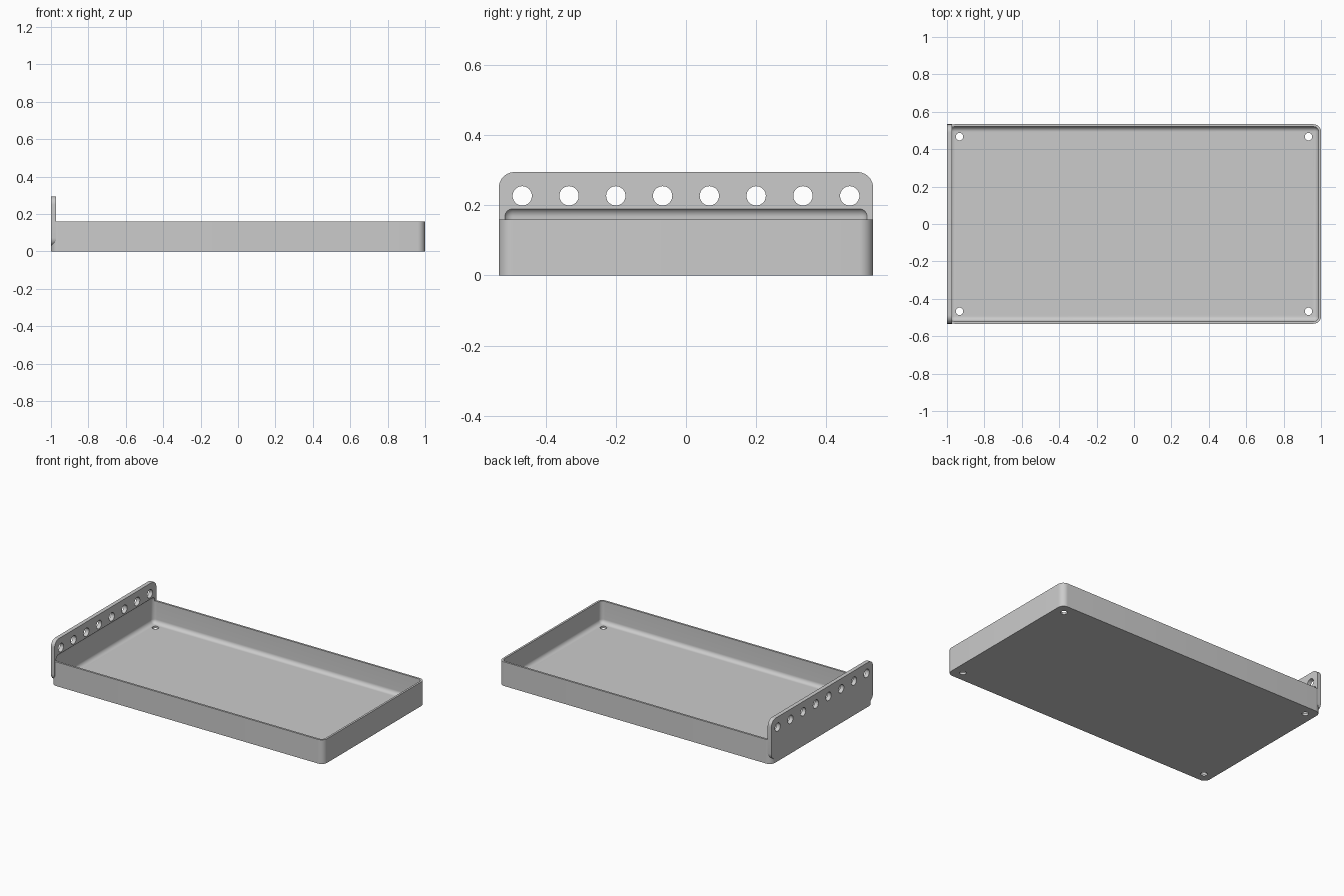
import bpy, bmesh
from mathutils import Matrix, Vector

cube = bpy.data.objects.get("Cube")
if cube:
    bpy.data.objects.remove(cube, do_unlink=True)

LENGTH, WIDTH, WALL = 2.0, 1.0667, 0.0133
PLATE_THICK = 0.0267

grey = bpy.data.materials.new("mid_grey")
grey.use_nodes = True
grey.diffuse_color = (0.6, 0.6, 0.6, 1)
grey.node_tree.nodes["Principled BSDF"].inputs["Base Color"].default_value = (0.6, 0.6, 0.6, 1)


def add_object(name, bm):
    mesh = bpy.data.meshes.new(name)
    bm.to_mesh(mesh)
    bm.free()
    mesh.materials.append(grey)
    obj = bpy.data.objects.new(name, mesh)
    bpy.context.collection.objects.link(obj)
    return obj


def rounded_box(name, low, high, radius, axis=None):
    """Box with edges along one axis rounded, or all edges if axis is None."""
    low, high = Vector(low), Vector(high)
    bm = bmesh.new()
    bmesh.ops.create_cube(bm, size=1)
    bmesh.ops.scale(bm, vec=high - low, verts=bm.verts)
    bmesh.ops.translate(bm, vec=(low + high) / 2, verts=bm.verts)
    edges = [e for e in bm.edges if axis is None
             or abs((e.verts[0].co - e.verts[1].co).normalized()[axis]) > 0.9]
    bmesh.ops.bevel(bm, geom=edges, offset=radius, offset_type='OFFSET',
                    segments=10, profile=0.5, affect='EDGES')
    return add_object(name, bm)


def drills(name, centres, radius, depth, direction):
    """Row of cylinders used to cut round holes."""
    bm = bmesh.new()
    turn = Vector((0, 0, 1)).rotation_difference(Vector(direction)).to_matrix().to_4x4()
    for c in centres:
        bmesh.ops.create_cone(bm, cap_ends=True, segments=40, radius1=radius,
                              radius2=radius, depth=depth,
                              matrix=Matrix.Translation(c) @ turn)
    return add_object(name, bm)


def combine(obj, tool, operation):
    mod = obj.modifiers.new(tool.name, 'BOOLEAN')
    mod.operation, mod.solver, mod.object = operation, 'EXACT', tool
    bpy.context.view_layer.update()
    graph = bpy.context.evaluated_depsgraph_get()
    mesh = bpy.data.meshes.new_from_object(obj.evaluated_get(graph))
    obj.modifiers.clear()
    obj.data = mesh
    bpy.data.objects.remove(tool, do_unlink=True)


hx, hy = LENGTH / 2, WIDTH / 2

# Shallow tray body and the upright end plate
tray = rounded_box("tray_with_end_plate", (-hx, -hy, 0), (hx, hy, 0.16), 0.04, axis=2)
plate = rounded_box("end_plate", (-hx, -hy, 0.0267), (-hx + PLATE_THICK, hy, 0.2945),
                    0.045, axis=0)
combine(tray, plate, 'UNION')

# Filleted cavity, reaching slightly into the end plate above the rim
cavity = rounded_box("cavity", (WALL - hx, WALL - hy, WALL),
                     (hx - WALL, hy - WALL, 0.1933), 0.0267)
combine(tray, cavity, 'DIFFERENCE')

# Four floor holes
corners = [Vector((x, y, 0)) for x in (-0.933, 0.933) for y in (-0.467, 0.467)]
combine(tray, drills("floor_holes", corners, 0.02, 0.1, (0, 0, 1)), 'DIFFERENCE')

# Row of holes along the end plate
row = [Vector((-hx, (i - 3.5) * 0.1333, 0.2267)) for i in range(8)]
combine(tray, drills("plate_holes", row, 0.0275, 0.2, (1, 0, 0)), 'DIFFERENCE')

# Smooth rounded surfaces, crisp edges
bpy.ops.object.select_all(action='DESELECT')
tray.select_set(True)
bpy.context.view_layer.objects.active = tray
bpy.ops.object.shade_smooth_by_angle(angle=0.4)
